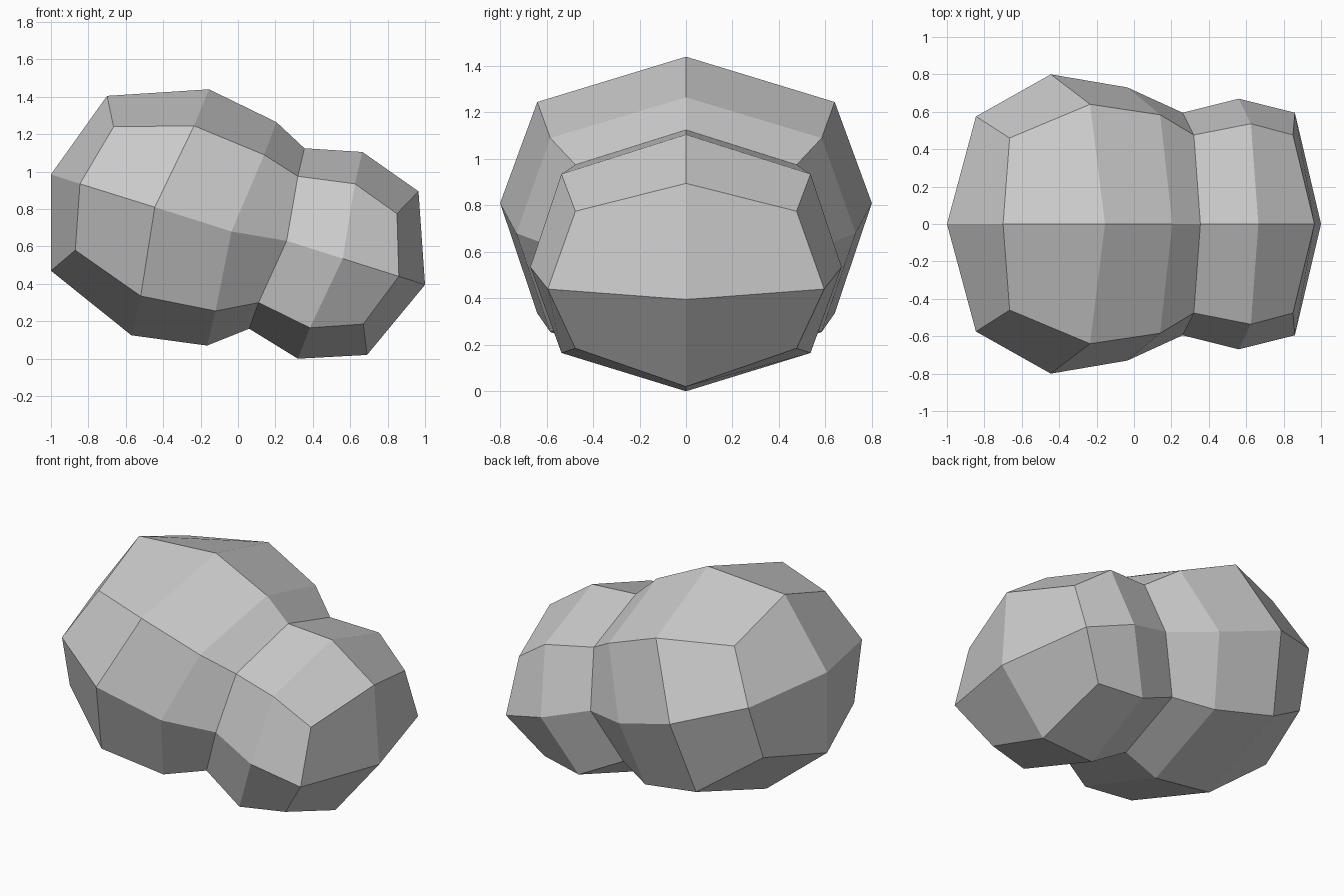
import bpy
import bmesh

default_cube = bpy.data.objects.get("Cube")
if default_cube:
    bpy.data.objects.remove(default_cube, do_unlink=True)

# One plain grey material
grey = bpy.data.materials.new("plain grey")
grey.use_nodes = True
colour = (0.6, 0.6, 0.6, 1)
grey.diffuse_color = colour
grey.node_tree.nodes["Principled BSDF"].inputs["Base Color"].default_value = colour

# Leaning octagonal sections along the body: half width, then the (x, z) of
# the top ridge, upper side, middle side, lower side and bottom ridge
SECTIONS = [
    (.575, (-.70, 1.405), (-.665, 1.24), (-.845, .935), (-.87, .58), (-1, .47)),
    (.80, (-.155, 1.44), (-.235, 1.245), (-.445, .81), (-.52, .335), (-.57, .125)),
    (.73, (.205, 1.265), (.14, 1.09), (-.035, .68), (-.12, .255), (-.165, .07)),
    (.595, (.355, 1.125), (.32, .975), (.26, .63), (.11, .30), (.06, .16)),
    (.67, (.665, 1.105), (.625, .935), (.56, .535), (.385, .165), (.32, 0)),
    (.595, (.965, .895), (.85, .775), (.86, .44), (.67, .185), (.69, .02)),
]
LARGE_END = (-1, .985)
SMALL_END = (1, .395)
SIDE_SPREAD = (0, .8, 1, .8, 0)


def add_section(bm, half_width, *profile):
    """Closed ring of vertices: one side going down, the mirrored side going up."""
    left = [(x, half_width * s, z) for (x, z), s in zip(profile, SIDE_SPREAD)]
    right = [(x, -y, z) for x, y, z in left[-2:0:-1]]
    return [bm.verts.new(co) for co in left + right]


def bridge(bm, ring_a, ring_b):
    count = len(ring_a)
    for i in range(count):
        j = (i + 1) % count
        bm.faces.new((ring_a[i], ring_a[j], ring_b[j], ring_b[i]))


def cap(bm, ring, point):
    """Close a ring with four quads meeting at a point on the centre line."""
    tip = bm.verts.new((point[0], 0, point[1]))
    count = len(ring)
    for i in range(0, count, 2):
        bm.faces.new((ring[i], ring[i + 1], ring[(i + 2) % count], tip))


# Two-lobed faceted body
bm = bmesh.new()
rings = [add_section(bm, *section) for section in SECTIONS]
for ring_a, ring_b in zip(rings, rings[1:]):
    bridge(bm, ring_a, ring_b)
# End caps: the tips join alternate corners of the ring
cap_ends = ((rings[0], LARGE_END), (rings[-1], SMALL_END))
for ring, point in cap_ends:
    tip = bm.verts.new((point[0], 0, point[1]))
    top, up_l, mid_l, low_l, bottom, low_r, mid_r, up_r = ring
    for corners in ((top, up_l, mid_l), (mid_l, low_l, bottom),
                    (bottom, low_r, mid_r), (mid_r, up_r, top)):
        bm.faces.new((*corners, tip))
bmesh.ops.recalc_face_normals(bm, faces=bm.faces)

mesh = bpy.data.meshes.new("two_lobed_body")
bm.to_mesh(mesh)
bm.free()
mesh.materials.append(grey)
body = bpy.data.objects.new("two_lobed_body", mesh)
bpy.context.collection.objects.link(body)
